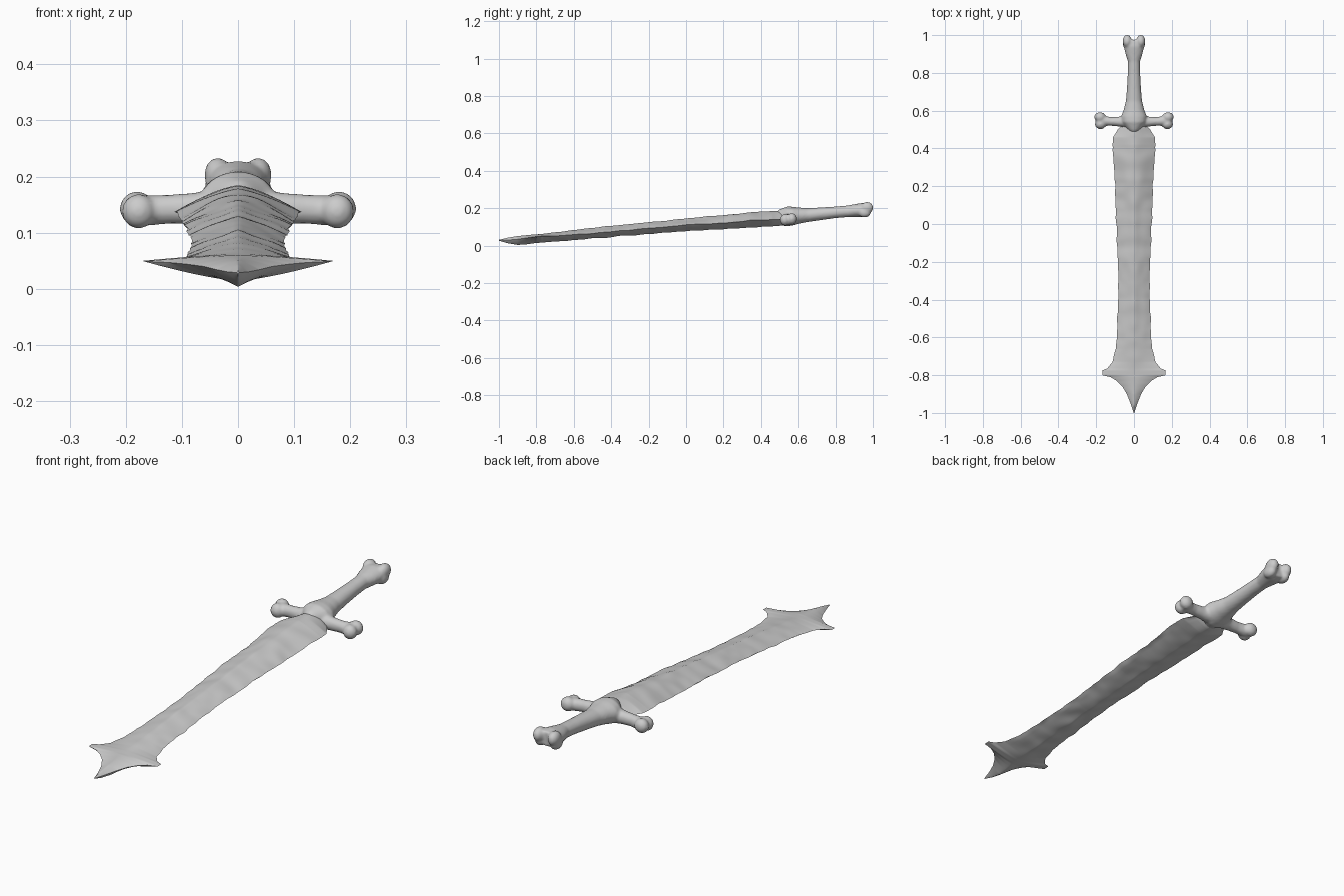
import bpy, bmesh, math
from mathutils import Vector, Matrix, noise

TAU = 2 * math.pi


def finish(bm, name):
    bmesh.ops.recalc_face_normals(bm, faces=bm.faces)
    me = bpy.data.meshes.new(name)
    bm.to_mesh(me)
    bm.free()
    ob = bpy.data.objects.new(name, me)
    bpy.context.collection.objects.link(ob)
    for p in me.polygons:
        p.use_smooth = True
    return ob


def sample(rows, t):
    """Linear interpolation in a table of stations keyed by the first column."""
    for a, b in zip(rows, rows[1:]):
        if t <= b[0]:
            f = (t - a[0]) / (b[0] - a[0])
            return [p + (q - p) * f for p, q in zip(a[1:], b[1:])]
    return list(rows[-1][1:])


def tube(bm, rows, along, n=24):
    """Closed oval tube; rows = (position, centre, centre z, half width, half height)."""
    rings = []
    for t, c, z, a, b in rows:
        ring = []
        for i in range(n):
            u, v = a * math.cos(TAU * i / n), b * math.sin(TAU * i / n)
            ring.append(bm.verts.new((t, c + u, z + v) if along == 'x' else (c + u, t, z + v)))
        rings.append(ring)
    for r, s in zip(rings, rings[1:]):
        for i in range(n):
            bm.faces.new((r[i], r[(i + 1) % n], s[(i + 1) % n], s[i]))
    bm.faces.new(rings[0])
    bm.faces.new(rings[-1])


def knob(bm, loc, size):
    m = Matrix.Translation(loc) @ Matrix.Diagonal((*size, 1))
    bmesh.ops.create_icosphere(bm, subdivisions=3, radius=1, matrix=m)


# Blade: y, half width, ridge z, edge z, lower ridge z
blade_rows = [
    (-1.0, 0.002, 0.031, 0.029, 0.026), (-0.95, 0.018, 0.043, 0.030, 0.012),
    (-0.90, 0.038, 0.051, 0.034, 0.004), (-0.86, 0.062, 0.055, 0.040, 0.006),
    (-0.83, 0.092, 0.058, 0.044, 0.010), (-0.81, 0.125, 0.060, 0.047, 0.013),
    (-0.80, 0.168, 0.060, 0.049, 0.014), (-0.775, 0.168, 0.062, 0.050, 0.016),
    (-0.765, 0.142, 0.063, 0.050, 0.017), (-0.73, 0.115, 0.067, 0.050, 0.020),
    (-0.66, 0.096, 0.076, 0.054, 0.025), (-0.55, 0.088, 0.090, 0.062, 0.033),
    (-0.30, 0.082, 0.115, 0.082, 0.055), (0.0, 0.093, 0.145, 0.108, 0.077),
    (0.25, 0.103, 0.168, 0.126, 0.092), (0.42, 0.113, 0.184, 0.138, 0.100),
    (0.46, 0.110, 0.184, 0.140, 0.103), (0.50, 0.085, 0.186, 0.142, 0.106),
    (0.54, 0.050, 0.186, 0.145, 0.112)]
ys = sorted({r[0] for r in blade_rows} | {round(-1 + 1.54 * i / 180, 4) for i in range(181)})
STEPS = 9
bm = bmesh.new()
sections = []
for y in ys:
    w, top, edge, low = sample(blade_rows, y)
    amp = max(0, min(1, (y + 0.78) * 8))          # chipping fades out at the tip
    w += amp * 0.006 * noise.noise(Vector((0, y * 17, 3)))
    sec = []
    for side, peak, power in ((1, top, 1.35), (-1, low, 1.35)):
        ks = range(STEPS + 1) if side == 1 else range(STEPS - 1, -1, -1)
        for k in ks:
            u = k / STEPS
            z = edge + (peak - edge) * (1 - u ** power)
            z += amp * 0.005 * noise.noise(Vector((u * 1.5, y * 13, 9 * side)))
            sec.append(bm.verts.new((w * u, y, max(z, 0.0))))
    sections.append(sec)
for r, s in zip(sections, sections[1:]):
    for i in range(len(r) - 1):
        bm.faces.new((r[i], r[i + 1], s[i + 1], s[i]))
bm.faces.new(sections[0])
bm.faces.new(sections[-1])
# drop the wall on the mirror plane left by nothing but the caps, then mirror
blade = finish(bm, "blade")
mir = blade.modifiers.new("mirror", 'MIRROR')
mir.use_axis[0] = True
mir.merge_threshold = 0.0005
bpy.context.view_layer.objects.active = blade
blade.select_set(True)
bpy.ops.object.shade_smooth_by_angle(angle=math.radians(35))
blade.select_set(False)

# Hilt: bone grip, bone crossguard and two-lobed ends fused into one skin
bm = bmesh.new()
tube(bm, [(0.475, 0, 0.150, 0.012, 0.025), (0.50, 0, 0.152, 0.035, 0.042),
          (0.54, 0, 0.156, 0.066, 0.053), (0.57, 0, 0.158, 0.068, 0.050),
          (0.60, 0, 0.160, 0.056, 0.044), (0.65, 0, 0.163, 0.043, 0.037),
          (0.72, 0, 0.170, 0.037, 0.034), (0.80, 0, 0.178, 0.033, 0.031),
          (0.86, 0, 0.183, 0.032, 0.031), (0.90, 0, 0.187, 0.045, 0.034),
          (0.94, 0, 0.190, 0.054, 0.038), (0.975, 0, 0.192, 0.045, 0.032)], 'y')
tube(bm, [(-0.19, 0.547, 0.140, 0.030, 0.027), (-0.155, 0.546, 0.140, 0.026, 0.027),
          (-0.12, 0.543, 0.142, 0.023, 0.026), (-0.08, 0.542, 0.143, 0.026, 0.028),
          (0, 0.545, 0.146, 0.040, 0.038), (0.08, 0.542, 0.143, 0.026, 0.028),
          (0.12, 0.543, 0.142, 0.023, 0.026), (0.155, 0.546, 0.140, 0.026, 0.027),
          (0.19, 0.547, 0.140, 0.030, 0.027)], 'x')
for s in (-1, 1):
    knob(bm, (s * 0.180, 0.566, 0.143), (0.031, 0.026, 0.031))   # guard lobes
    knob(bm, (s * 0.177, 0.529, 0.138), (0.030, 0.027, 0.031))
    knob(bm, (s * 0.036, 0.968, 0.203), (0.024, 0.034, 0.031))   # pommel lobes
    knob(bm, (s * 0.036, 0.955, 0.178), (0.023, 0.034, 0.028))
hilt = finish(bm, "bone_hilt")
rem = hilt.modifiers.new("fuse", 'REMESH')
rem.mode = 'VOXEL'
rem.voxel_size = 0.006
rem.use_smooth_shade = True
smo = hilt.modifiers.new("soften", 'SMOOTH')
smo.factor = 0.5
smo.iterations = 4
